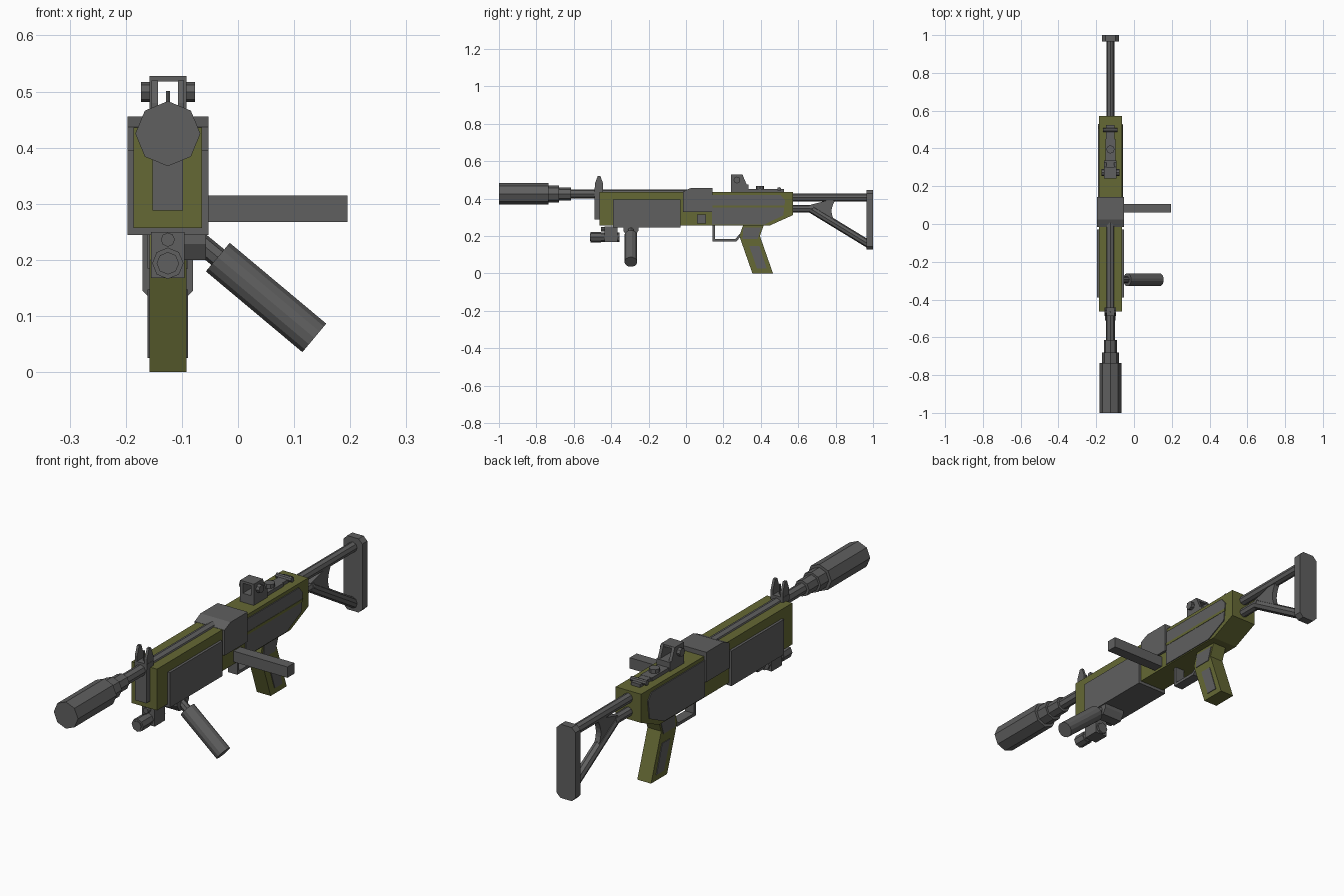
import bpy, bmesh, math
from mathutils import Vector

CX = -0.125  # centre line of the body


def material(name, rgb):
    m = bpy.data.materials.new(name)
    m.diffuse_color = (*rgb, 1)
    return m


GRAY = material("dark_gray", (0.115, 0.115, 0.115))
OLIVE = material("olive_green", (0.13, 0.14, 0.035))


def finish(name, bm, mat):
    bmesh.ops.recalc_face_normals(bm, faces=bm.faces)
    me = bpy.data.meshes.new(name)
    bm.to_mesh(me)
    bm.free()
    me.materials.append(mat)
    ob = bpy.data.objects.new(name, me)
    bpy.context.collection.objects.link(ob)
    return ob


def loft(name, rings, mat):
    """Skin a list of equal-length vertex rings and cap both ends."""
    bm = bmesh.new()
    vs = [[bm.verts.new(p) for p in r] for r in rings]
    n = len(vs[0])
    for a, b in zip(vs, vs[1:]):
        for i in range(n):
            bm.faces.new((a[i], a[(i + 1) % n], b[(i + 1) % n], b[i]))
    bm.faces.new(vs[0])
    bm.faces.new(vs[-1])
    return finish(name, bm, mat)


def prism(name, pts, x0, x1, mat=GRAY):
    """Side profile of (y, z) points extruded across x."""
    return loft(name, [[(x, y, z) for y, z in pts] for x in (x0, x1)], mat)


def box(name, x0, x1, y0, y1, z0, z1, mat=GRAY):
    return prism(name, [(y0, z0), (y1, z0), (y1, z1), (y0, z1)], x0, x1, mat)


def rod(name, p0, p1, r, sides=8, mat=GRAY, r2=None):
    p0, p1 = Vector(p0), Vector(p1)
    d = (p1 - p0).normalized()
    u = Vector((0, 1, 0)) if abs(d.y) < 0.5 else Vector((0, 0, 1))
    u = (u - d * u.dot(d)).normalized()
    v = d.cross(u)
    ang = [2 * math.pi * i / sides for i in range(sides)]
    rings = [[p + (u * math.cos(a) + v * math.sin(a)) * q for a in ang]
             for p, q in ((p0, r), (p1, r if r2 is None else r2))]
    return loft(name, rings, mat)


def along(name, y0, y1, z, r, sides=8, r2=None):
    return rod(name, (CX, y0, z), (CX, y1, z), r, sides, GRAY, r2)


# Barrel and stepped muzzle
along("muzzle_cylinder", -1.0, -0.735, 0.425, 0.058)
along("muzzle_collar", -0.735, -0.68, 0.425, 0.045)
along("muzzle_neck", -0.68, -0.615, 0.425, 0.035)
along("barrel", -0.615, 0.02, 0.425, 0.024)

# Olive body: one long profile with a cut lower rear corner
prism("body", [(-0.463, 0.257), (0.45, 0.257), (0.573, 0.312), (0.573, 0.436),
               (-0.463, 0.436)], CX - 0.061, CX + 0.061, OLIVE)

# Handguard shell and centre receiver cover
box("handguard_shell", CX - 0.072, CX + 0.072, -0.39, -0.03, 0.244, 0.396)
prism("receiver_cover", [(-0.016, 0.327), (0.142, 0.327), (0.142, 0.456),
                         (0.025, 0.456), (-0.016, 0.437)], CX - 0.072, CX + 0.072)
box("charging_handle", -0.07, 0.195, 0.06, 0.107, 0.268, 0.315)

# Rear side panels, grip panels
rear = [(0.14, 0.262), (0.42, 0.262), (0.52, 0.31), (0.53, 0.39), (0.505, 0.42), (0.14, 0.42)]
grip_top = [(0.307, 0.245), (0.402, 0.245), (0.383, 0.185), (0.302, 0.185)]
grip_low = [(0.338, 0.147), (0.392, 0.147), (0.432, 0.025), (0.38, 0.025)]
for side, s in (("left", -1), ("right", 1)):
    prism(f"rear_panel_{side}", rear, CX + s * 0.058, CX + s * 0.065)
    prism(f"grip_upper_panel_{side}", grip_top, CX + s * 0.03, CX + s * 0.036)
    prism(f"grip_lower_panel_{side}", grip_low, CX + s * 0.03, CX + s * 0.036)
box("panel_stripe", CX + 0.062, CX + 0.0665, 0.142, 0.528, 0.352, 0.364, OLIVE)

# Grip and trigger guard
prism("grip", [(0.31, 0.27), (0.285, 0.20), (0.355, 0), (0.465, 0), (0.395, 0.20),
               (0.42, 0.27)], CX - 0.033, CX + 0.033, OLIVE)
prism("trigger_guard", [(0.142, 0.26), (0.142, 0.17), (0.268, 0.17), (0.30, 0.205),
                        (0.295, 0.218), (0.262, 0.183), (0.155, 0.183), (0.155, 0.26)],
      CX - 0.022, CX + 0.022)

# Skeleton stock
along("stock_upper_tube", 0.56, 0.97, 0.405, 0.021, 8)
along("stock_lower_tube", 0.56, 0.68, 0.346, 0.02, 8)
rod("stock_diagonal", (CX, 0.665, 0.346), (CX, 0.975, 0.157), 0.021, 8)
arc = [(0.795 - 0.017 * math.sin(math.pi * t / 6), 0.388 - 0.11 * t / 6) for t in range(7)]
prism("stock_web", [(0.66, 0.35), (0.66, 0.365), (0.755, 0.39)] + arc, CX - 0.012, CX + 0.012)
x, z0, z1, c = 0.045, 0.127, 0.446, 0.018
outline = [(-x, z0 + c), (-x + c, z0), (x - c, z0), (x, z0 + c),
           (x, z1 - c), (x - c, z1), (-x + c, z1), (-x, z1 - c)]
loft("butt_plate", [[(CX + px, y, pz) for px, pz in outline] for y in (0.965, 1.0)], GRAY)

# Front sight: base plate, two pointed ears and a post
box("front_sight_base", CX - 0.027, CX + 0.027, -0.488, -0.46, 0.288, 0.448)
box("front_sight_foot", CX - 0.03, CX + 0.03, -0.488, -0.443, 0.434, 0.458)
for side, s in (("left", -1), ("right", 1)):
    prism(f"front_sight_ear_{side}",
          [(-0.487, 0.445), (-0.443, 0.445), (-0.443, 0.48), (-0.458, 0.52),
           (-0.472, 0.52), (-0.487, 0.48)], CX + s * 0.018, CX + s * 0.029)
rod("front_sight_post", (CX, -0.465, 0.45), (CX, -0.465, 0.501), 0.004, 6)

# Rear sight: framed window with side knobs
box("rear_sight_base", CX - 0.033, CX + 0.033, 0.24, 0.335, 0.43, 0.475)
box("rear_sight_top", CX - 0.033, CX + 0.033, 0.24, 0.302, 0.518, 0.528)
for side, s in (("left", -1), ("right", 1)):
    prism(f"rear_sight_wall_{side}", [(0.24, 0.45), (0.335, 0.45), (0.302, 0.528), (0.24, 0.528)],
          CX + s * 0.02, CX + s * 0.033)
    rod(f"rear_sight_knob_{side}", (CX + s * 0.03, 0.272, 0.499),
        (CX + s * 0.048, 0.272, 0.499), 0.018, 8)

# Rail behind the sight
box("rail_block", CX - 0.027, CX + 0.027, 0.33, 0.45, 0.43, 0.451)
rod("rail_dial", (CX, 0.395, 0.44), (CX, 0.395, 0.468), 0.022, 8)
box("rail_step", CX - 0.022, CX + 0.022, 0.45, 0.525, 0.43, 0.45)
rod("rail_crossbar", (CX - 0.038, 0.498, 0.45), (CX + 0.038, 0.498, 0.45), 0.011, 8)

# Under-barrel lamp
along("lamp_head", -0.51, -0.455, 0.194, 0.028)
along("lamp_body", -0.455, -0.355, 0.194, 0.025)
along("lamp_lens_rim", -0.514, -0.51, 0.194, 0.02)
box("lamp_mount", CX - 0.03, CX + 0.03, -0.435, -0.365, 0.168, 0.25)
along("lamp_button", -0.455, -0.43, 0.236, 0.0125)

# Angled foregrip
prism("foregrip_mount", [(-0.335, 0.25), (-0.335, 0.228), (-0.318, 0.2), (-0.272, 0.2),
                         (-0.255, 0.228), (-0.255, 0.25)], CX - 0.03, -0.057)
rod("foregrip_stem", (-0.075, -0.295, 0.237), (-0.03, -0.295, 0.2), 0.018, 8)
rod("foregrip", (-0.036, -0.295, 0.205), (0.136, -0.295, 0.061), 0.034, 14)
